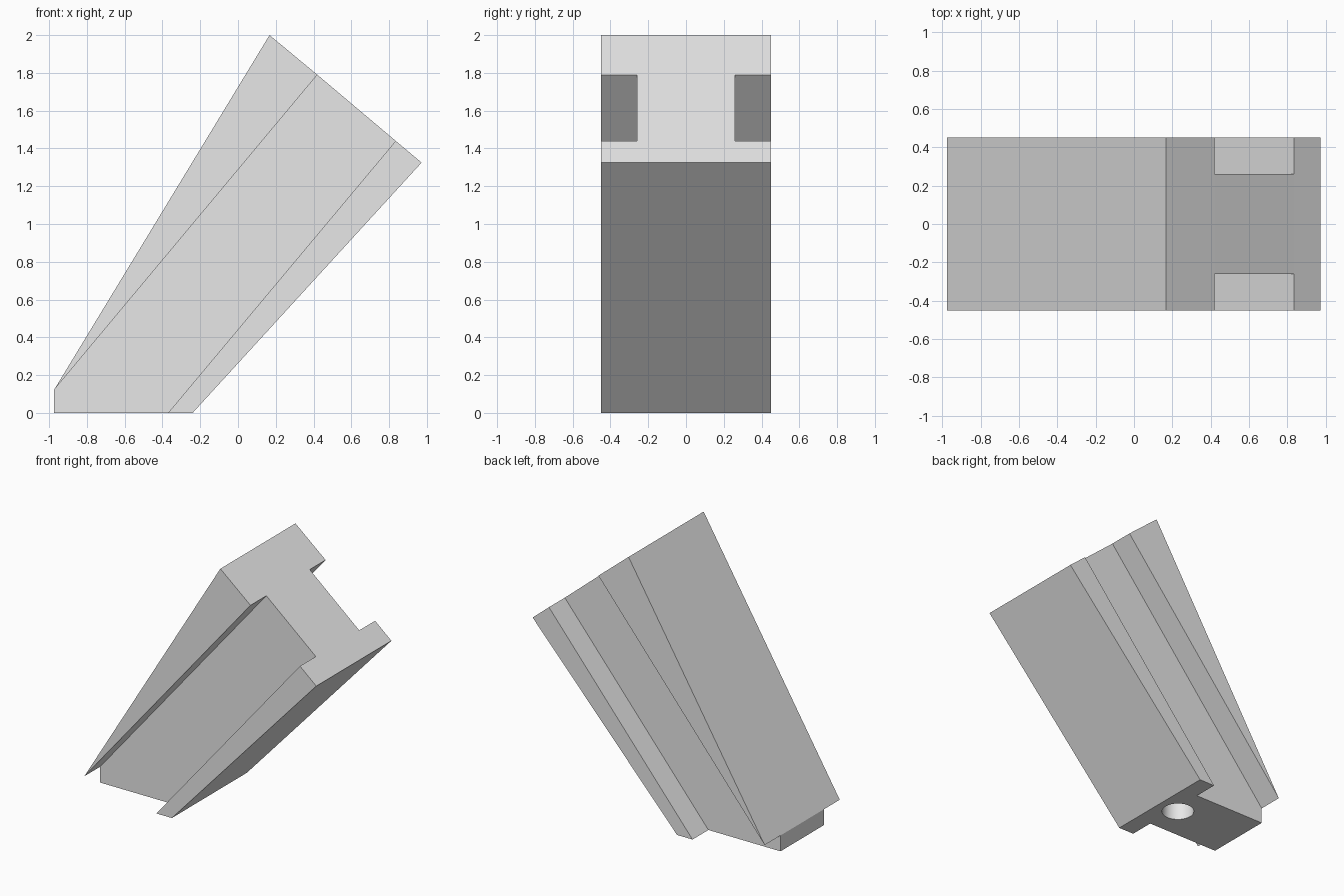
import bpy, bmesh

old = bpy.data.objects.get("Cube")
if old:
    bpy.data.objects.remove(old, do_unlink=True)

grey = bpy.data.materials.new("light_grey")
grey.use_nodes = True
colour = (0.8, 0.8, 0.8, 1)
grey.diffuse_color = colour
grey.node_tree.nodes["Principled BSDF"].inputs["Base Color"].default_value = colour


def prism(name, profile, half_width):
    """Extrude an x-z profile symmetrically along y."""
    bm = bmesh.new()
    face = bm.faces.new([bm.verts.new((x, -half_width, z)) for x, z in profile])
    out = bmesh.ops.extrude_face_region(bm, geom=[face])
    moved = [v for v in out["geom"] if isinstance(v, bmesh.types.BMVert)]
    bmesh.ops.translate(bm, verts=moved, vec=(0, 2 * half_width, 0))
    bmesh.ops.recalc_face_normals(bm, faces=bm.faces)
    mesh = bpy.data.meshes.new(name)
    bm.to_mesh(mesh)
    bm.free()
    mesh.materials.append(grey)
    obj = bpy.data.objects.new(name, mesh)
    bpy.context.collection.objects.link(obj)
    return obj


# Profile corners
heel, tip = (-0.975, 0), (-0.975, 0.12)
lower_in, lower_out = (-0.37, 0), (-0.24, 0)
top_peak, top_in = (0.167, 2.0), (0.42, 1.79)
end_in, end_out = (0.835, 1.44), (0.972, 1.325)

# Slanted I-beam: wide flanges on either side of a narrower web
top_flange = prism("top_flange", [tip, top_in, top_peak], 0.45)
web = prism("web", [heel, lower_in, end_in, top_in, tip], 0.26)
bottom_flange = prism("bottom_flange", [lower_in, lower_out, end_out, end_in], 0.45)

# Blind round socket in the foot
bpy.ops.mesh.primitive_cylinder_add(vertices=48, radius=0.114, depth=0.8,
                                    location=(-0.41, 0, 0))
cutter = bpy.context.object
cutter.name = "socket_cutter"
cutter.hide_render = True
cutter.data.materials.append(grey)

for part in (web, bottom_flange):
    mod = part.modifiers.new("socket", 'BOOLEAN')
    mod.operation = 'DIFFERENCE'
    mod.solver = 'EXACT'
    mod.object = cutter
    bpy.ops.object.select_all(action='DESELECT')
    part.select_set(True)
    bpy.context.view_layer.objects.active = part
    bpy.ops.object.modifier_apply(modifier=mod.name)
    bpy.ops.object.shade_smooth_by_angle(angle=0.5)

bpy.data.objects.remove(cutter, do_unlink=True)
